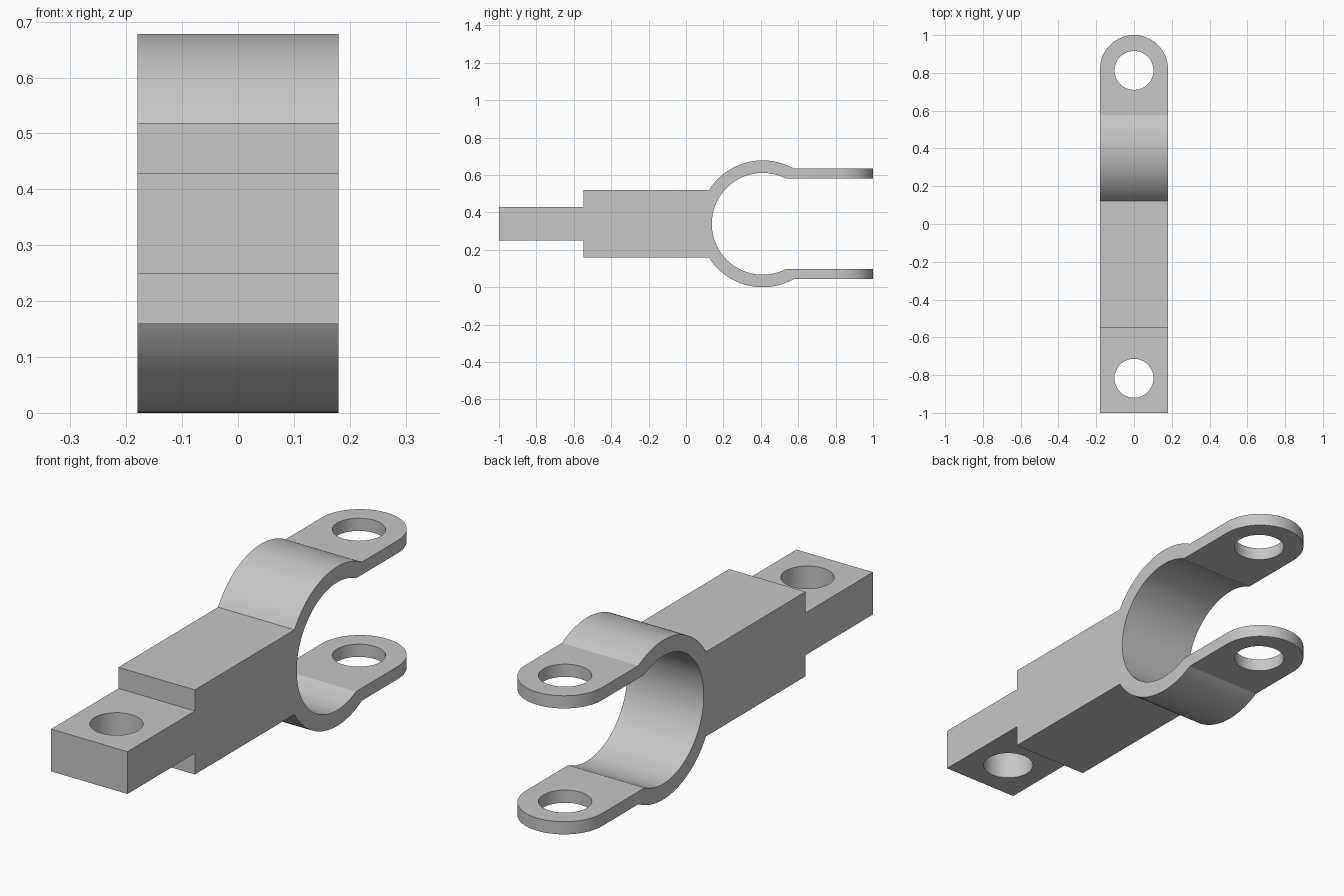
import bpy
import bmesh
from math import asin, cos, sin, sqrt, pi
from mathutils import Vector

cube = bpy.data.objects.get("Cube")
if cube:
    bpy.data.objects.remove(cube, do_unlink=True)

HALF_W = 0.18               # half width of the part
MID_Z = 0.339               # height of the symmetry plane
RING_Y = 0.41               # clamp ring centre
R_OUT, R_IN = 0.339, 0.272  # clamp ring radii
BODY_H, TONGUE_H = 0.18, 0.09
EAR_IN, EAR_OUT = 0.241, 0.295
EAR_Y, TONGUE_Y, HOLE_R = 0.813, -0.817, 0.103

steel = bpy.data.materials.new("light grey metal")
steel.use_nodes = True
grey = (0.57, 0.57, 0.57, 1)
steel.diffuse_color = grey
steel.node_tree.nodes["Principled BSDF"].inputs["Base Color"].default_value = grey


def arc(cy, cz, r, a0, a1, n):
    return [(cy + r * cos(a0 + (a1 - a0) * i / n),
             cz + r * sin(a0 + (a1 - a0) * i / n)) for i in range(n + 1)]


def prism(name, points, offset):
    """Extrude a closed outline along the offset vector."""
    bm = bmesh.new()
    face = bm.faces.new([bm.verts.new(p) for p in points])
    moved = bmesh.ops.extrude_face_region(bm, geom=[face])["geom"]
    bmesh.ops.translate(bm, vec=Vector(offset),
                        verts=[v for v in moved if isinstance(v, bmesh.types.BMVert)])
    bmesh.ops.recalc_face_normals(bm, faces=bm.faces)
    mesh = bpy.data.meshes.new(name)
    bm.to_mesh(mesh)
    bm.free()
    obj = bpy.data.objects.new(name, mesh)
    bpy.context.collection.objects.link(obj)
    mesh.materials.append(steel)
    return obj


def apply_boolean(obj, cutter, operation):
    mod = obj.modifiers.new(operation.title(), "BOOLEAN")
    mod.operation, mod.object, mod.solver = operation, cutter, "EXACT"
    bpy.context.view_layer.objects.active = obj
    bpy.ops.object.modifier_apply(modifier=mod.name)
    bpy.data.objects.remove(cutter, do_unlink=True)


# Upper half of the side outline: tongue, body, outer ring arc, ear, inner ring arc
upper = [(-1, TONGUE_H), (-0.547, TONGUE_H), (-0.547, BODY_H)]
upper += arc(RING_Y, 0, R_OUT, pi - asin(BODY_H / R_OUT), asin(EAR_OUT / R_OUT), 32)
upper += [(1.05, EAR_OUT), (1.05, EAR_IN)]
upper += arc(RING_Y, 0, R_IN, asin(EAR_IN / R_IN), pi, 40)

# Mirror it and extrude across, wider than needed
lower = [(y, -z) for y, z in reversed(upper[:-1])]
side = [(-0.3, y, MID_Z + z) for y, z in upper + lower]
clamp = prism("fork_clamp", side, (0.6, 0, 0))

# Trim to the plan outline with rounded ears
end_y = 1 - HALF_W
plan = [(-HALF_W, -1.0, -0.2), (HALF_W, -1.0, -0.2)]
plan += [(x, y, -0.2) for x, y in arc(0, end_y, HALF_W, 0, pi, 48)]
apply_boolean(clamp, prism("plan_trim", plan, (0, 0, 1.2)), "INTERSECT")

# Bolt holes
for y in (EAR_Y, TONGUE_Y):
    ring = [(px, py, -0.3) for px, py in arc(0, y, HOLE_R, 0, 2 * pi, 64)[:-1]]
    apply_boolean(clamp, prism("bolt_hole", ring, (0, 0, 1.4)), "DIFFERENCE")

# Smooth curves, crisp corners
bpy.ops.object.select_all(action="DESELECT")
clamp.select_set(True)
bpy.context.view_layer.objects.active = clamp
bpy.ops.object.shade_smooth_by_angle(angle=0.4)
